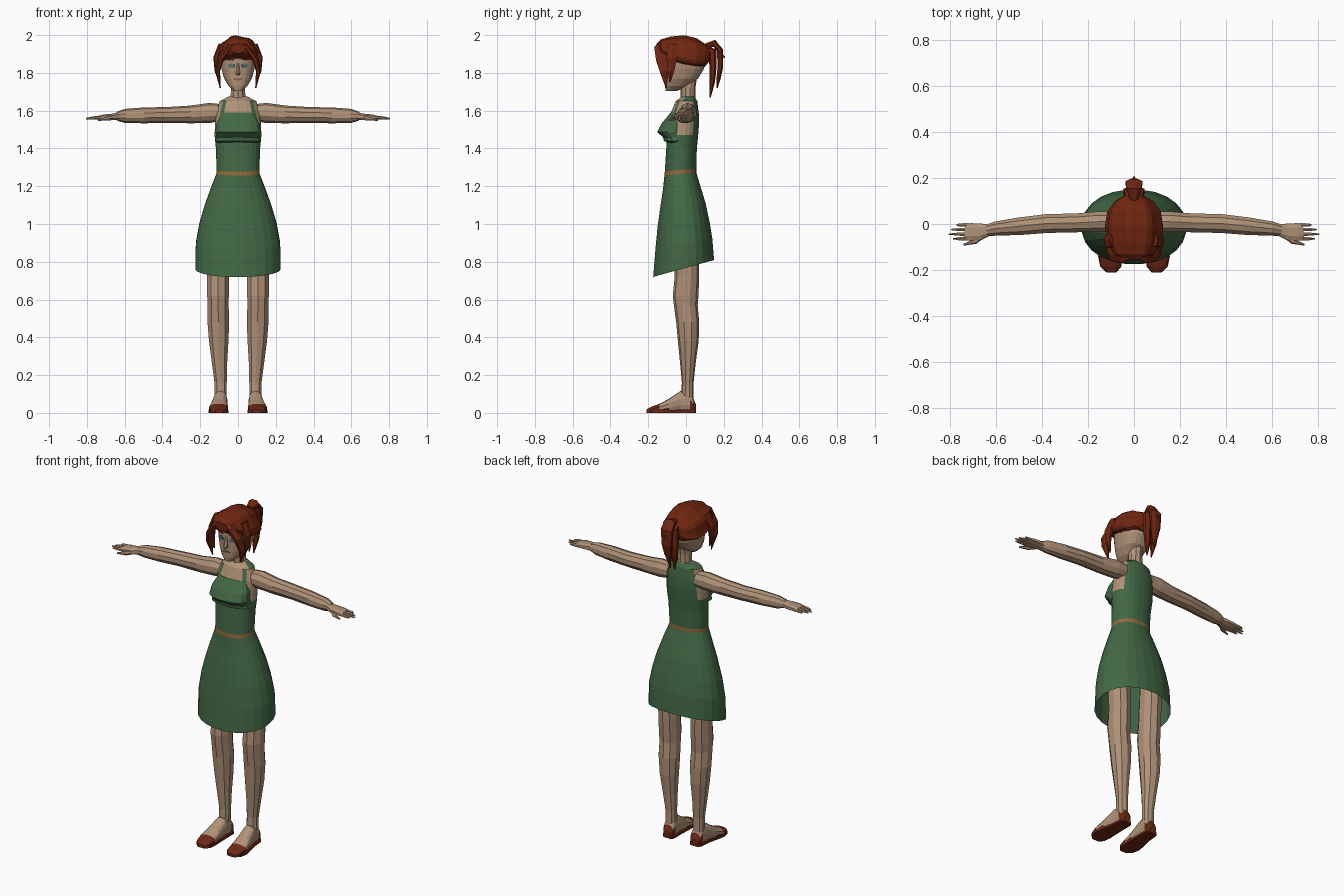
import bpy, bmesh, math
from mathutils import Vector


def material(name, r, g, b):
    m = bpy.data.materials.new(name)
    m.diffuse_color = (r, g, b, 1)
    return m


SKIN = material("skin", 0.43, 0.285, 0.185)
GREEN = material("dress_green", 0.055, 0.14, 0.06)
HAIR = material("auburn_hair", 0.16, 0.019, 0.005)
SHOE = material("shoe_brown_red", 0.15, 0.022, 0.008)
BELT = material("belt_tan", 0.29, 0.14, 0.045)
EYE = material("eye_teal", 0.08, 0.19, 0.16)
LIP = material("lip_rose", 0.27, 0.13, 0.09)


def section(n, p=2.0):
    """Unit superellipse as (u, v) pairs."""
    out = []
    for i in range(n):
        a = 2 * math.pi * (i + 0.5) / n
        c, s = math.cos(a), math.sin(a)
        out.append((math.copysign(abs(c) ** (2 / p), c), math.copysign(abs(s) ** (2 / p), s)))
    return out


def loft(name, loops, mats, rule=None, start=True, end=True):
    """Skin a list of point loops; rule(row, centre) gives the material slot."""
    bm = bmesh.new()
    rows = [[bm.verts.new(p) for p in loop] for loop in loops]
    n = len(rows[0])
    for r in range(len(rows) - 1):
        for i in range(n):
            j = (i + 1) % n
            f = bm.faces.new((rows[r][i], rows[r][j], rows[r + 1][j], rows[r + 1][i]))
            if rule:
                f.material_index = rule(r, f.calc_center_median())
    for on, r in ((start, 0), (end, len(rows) - 1)):
        if on:
            f = bm.faces.new(rows[r])
            if rule:
                f.material_index = rule(r, f.calc_center_median())
    bmesh.ops.recalc_face_normals(bm, faces=bm.faces)
    me = bpy.data.meshes.new(name)
    bm.to_mesh(me)
    bm.free()
    for m in mats:
        me.materials.append(m)
    ob = bpy.data.objects.new(name, me)
    bpy.context.collection.objects.link(ob)
    return ob


def level(rings, n, p=2.0, cx=0.0):
    """Horizontal rings: z, half width, front y, back y, optional slope."""
    loops = []
    for z, hw, yf, yb, *s in rings:
        mid, d, slope = (yf + yb) / 2, (yb - yf) / 2, s[0] if s else 0
        loops.append([Vector((cx + hw * u, mid + d * v, z + slope * (mid + d * v)))
                      for u, v in section(n, p)])
    return loops


def tube(name, path, mat, n=8, side=(1, 0, 0), p=2.0):
    """Tube through (x, y, z, width, thickness); width lies along side."""
    pts = [Vector(q[:3]) for q in path]
    loops = []
    for k, q in enumerate(path):
        t = (pts[min(k + 1, len(pts) - 1)] - pts[max(k - 1, 0)]).normalized()
        w = Vector(side)
        w = (w - t * w.dot(t)).normalized()
        b = t.cross(w)
        loops.append([pts[k] + w * q[3] * u + b * q[4] * v for u, v in section(n, p)])
    return loft(name, loops, [mat])


# Dress: sloping hem, belt band, armholes and neckline
dress_rings = [(.768, .228, -.175, .150, .277), (.90, .225, -.163, .140, .20),
               (1.0, .207, -.152, .125, .12), (1.1, .178, -.137, .105, .08),
               (1.2, .142, -.122, .075, .10), (1.268, .115, -.115, .055, .10),
               (1.289, .114, -.113, .055, .10), (1.40, .118, -.105, .058),
               (1.47, .125, -.100, .065), (1.535, .122, -.092, .070),
               (1.59, .117, -.080, .068), (1.65, .098, -.055, .060),
               (1.675, .050, -.020, .045)]


def dress_rule(row, c):
    if row == 5:
        return 1
    armhole = 8 <= row <= 10 and abs(c.x) > .085 and abs(c.y + .01) < .05
    neckline = row >= 10 and c.y < .01 and abs(c.x) < .065
    return 2 if armhole or neckline or row >= 12 else 0


loft("dress", level(dress_rings, 24, 2.15), [GREEN, BELT, SKIN], dress_rule, start=False)
bust = [(1.430, .108, -.095, .0), (1.440, .122, -.118, .0), (1.458, .116, -.122, .0),
        (1.487, .122, -.153, .0), (1.530, .116, -.132, .0), (1.590, .088, -.082, .0)]
loft("bust", level(bust, 16, 2.4), [GREEN])

# Neck and head
loft("neck", level([(1.63, .060, -.04, .05), (1.67, .042, -.03, .05),
                    (1.72, .038, -.03, .05), (1.79, .04, -.03, .06)], 10), [SKIN])
head = loft("head", level([(1.705, .022, -.108, -.045), (1.73, .050, -.112, .01),
                           (1.77, .074, -.113, .065), (1.82, .088, -.112, .095),
                           (1.87, .095, -.112, .105), (1.92, .09, -.105, .10),
                           (1.96, .06, -.07, .07)], 20, 2.5), [SKIN])
loft("nose", [[Vector((hw * u, y + d * v, z)) for u, v in section(6)]
              for z, hw, y, d in ((1.79, .012, -.112, .018), (1.80, .013, -.112, .022),
                                  (1.85, .006, -.106, .010))], [SKIN])

# Face details: thin plates on the head surface
bpy.context.view_layer.update()


def plate(name, x, z, w, h, mat):
    _, loc, nor, _ = head.closest_point_on_mesh(Vector((x, -.16, z)))
    q = nor.to_track_quat('Z', 'Y')
    loops = [[loc + q @ Vector((w * u, h * v, d)) for u, v in section(8)] for d in (-.004, .004)]
    return loft(name, loops, [mat])


for s, tag in ((-1, "left"), (1, "right")):
    plate(tag + "_eye", s * .052, 1.838, .018, .013, EYE)
    plate(tag + "_eyebrow", s * .055, 1.872, .022, .004, HAIR)
plate("mouth", 0, 1.765, .022, .006, LIP)

# Hair cap: ribbed sections running front to back
cap = []
for y, hw, zc, zt in ((-.157, .035, 1.93, 1.955), (-.132, .088, 1.915, 1.978),
                      (-.08, .118, 1.885, 1.993), (-.01, .127, 1.865, 2.0),
                      (.055, .117, 1.855, 1.985), (.10, .083, 1.86, 1.955),
                      (.132, .030, 1.90, 1.94)):
    cap.append([])
    for i, (u, v) in enumerate(section(32)):
        k = 1 if i % 4 < 2 else .95
        cap[-1].append(Vector((hw * u * k, y, zc + (zt - zc if v > 0 else .028) * v * k)))
loft("hair_cap", cap, [HAIR])

# Side-swept fringe locks and temple strands
for s, tag in ((-1, "left"), (1, "right")):
    tube(tag + "_fringe", [(0, -.125, 1.965, .012, .012), (s * .05, -.142, 1.935, .03, .014),
                           (s * .092, -.128, 1.875, .036, .017), (s * .108, -.115, 1.81, .028, .013),
                           (s * .094, -.105, 1.72, .003, .003)], HAIR, 6, (0, 1, .2))
    tube(tag + "_temple_strand", [(s * .09, -.07, 1.95, .03, .014), (s * .117, -.075, 1.88, .032, .014),
                                  (s * .114, -.08, 1.81, .02, .01),
                                  (s * .098, -.085, 1.75, .003, .003)], HAIR, 6, (0, 1, 0))
    # Ponytail inner locks
    tube(tag + "_ponytail_lock", [(s * .01, .10, 1.925, .02, .02), (s * .022, .14, 1.915, .025, .022),
                                  (s * .024, .143, 1.83, .026, .019), (s * .02, .138, 1.75, .020, .015),
                                  (s * .015, .128, 1.67, .003, .003)], HAIR, 6)
tube("ponytail_outer_lock", [(0, .11, 1.94, .02, .02), (0, .15, 1.957, .035, .02),
                             (0, .18, 1.92, .04, .018), (0, .182, 1.83, .032, .016),
                             (0, .172, 1.77, .022, .012), (0, .165, 1.72, .003, .003)], HAIR, 8)
tube("ponytail_flick", [(0, .17, 1.93, .02, .012), (0, .188, 1.895, .014, .008),
                        (0, .207, 1.88, .002, .002)], HAIR, 6)

# Arms, hands, legs and feet, both sides
arm = [(.09, .010, 1.590, .045, .045), (.15, .010, 1.588, .047, .053), (.25, .005, 1.580, .043, .047),
       (.38, .002, 1.577, .043, .042), (.50, -.01, 1.575, .040, .042), (.60, -.02, 1.572, .032, .037),
       (.64, -.028, 1.570, .027, .024)]
hand = [(.63, -.027, 1.570, .026, .022), (.665, -.033, 1.567, .038, .018),
        (.71, -.035, 1.565, .041, .016), (.735, -.033, 1.562, .037, .012)]
leg = [(.95, .016 + .1, .06, -.06, .07), (.72, .106, .060, -.060, .070), (.62, .106, .060, -.070, .066),
       (.57, .105, .058, -.064, .062), (.48, .104, .060, -.052, .070), (.38, .102, .054, -.043, .067),
       (.27, .098, .043, -.032, .052), (.16, .092, .034, -.022, .040), (.08, .092, .034, -.028, .040)]
foot = [(.052, .090, .022, .045), (.040, .090, .033, .075), (.020, .091, .035, .11),
        (-.03, .093, .037, .115), (-.09, .099, .045, .075), (-.14, .103, .051, .048),
        (-.185, .101, .044, .032), (-.21, .098, .020, .018)]


def foot_rule(row, c):
    toe = c.y < -.135
    heel = c.y > .02 and c.z < .065
    return 1 if toe or heel or c.z < .018 else 0


for s, tag in ((-1, "left"), (1, "right")):
    tube(tag + "_arm", [(s * x, *r) for x, *r in arm], SKIN, 10, (0, 1, 0))
    tube(tag + "_hand", [(s * x, *r) for x, *r in hand], SKIN, 8, (0, 1, 0), 2.5)
    for k, tip in enumerate((.785, .805, .795, .77)):
        y = -.064 + .02 * k
        tube(f"{tag}_finger_{k + 1}", [(s * .72, y, 1.563, .009, .010), (s * .76, y, 1.562, .008, .009),
                                       (s * tip, y, 1.558, .003, .004)], SKIN, 6, (0, 1, 0))
    tube(tag + "_thumb", [(s * .65, -.045, 1.565, .013, .012), (s * .69, -.076, 1.557, .012, .011),
                          (s * .74, -.090, 1.550, .004, .004)], SKIN, 6, (0, 0, 1))
    loft(tag + "_leg", [level([(z, hw, yf, yb)], 10, 2.1, s * cx)[0] for z, cx, hw, yf, yb in leg], [SKIN])
    loft(tag + "_foot", [[Vector((s * cx + hw * u, y, zt / 2 * (1 + v))) for u, v in section(14, 2.4)]
                         for y, cx, hw, zt in foot], [SKIN, SHOE], foot_rule)
    # Shoe sole
    sole = [[Vector((s * cx + (hw + .002) * k, y, z)) for y, cx, hw, _ in foot for k in (-1,)] +
            [Vector((s * cx + (hw + .002), y, z)) for y, cx, hw, _ in reversed(foot)] for z in (0, .014)]
    loft(tag + "_shoe_sole", sole, [SHOE])
